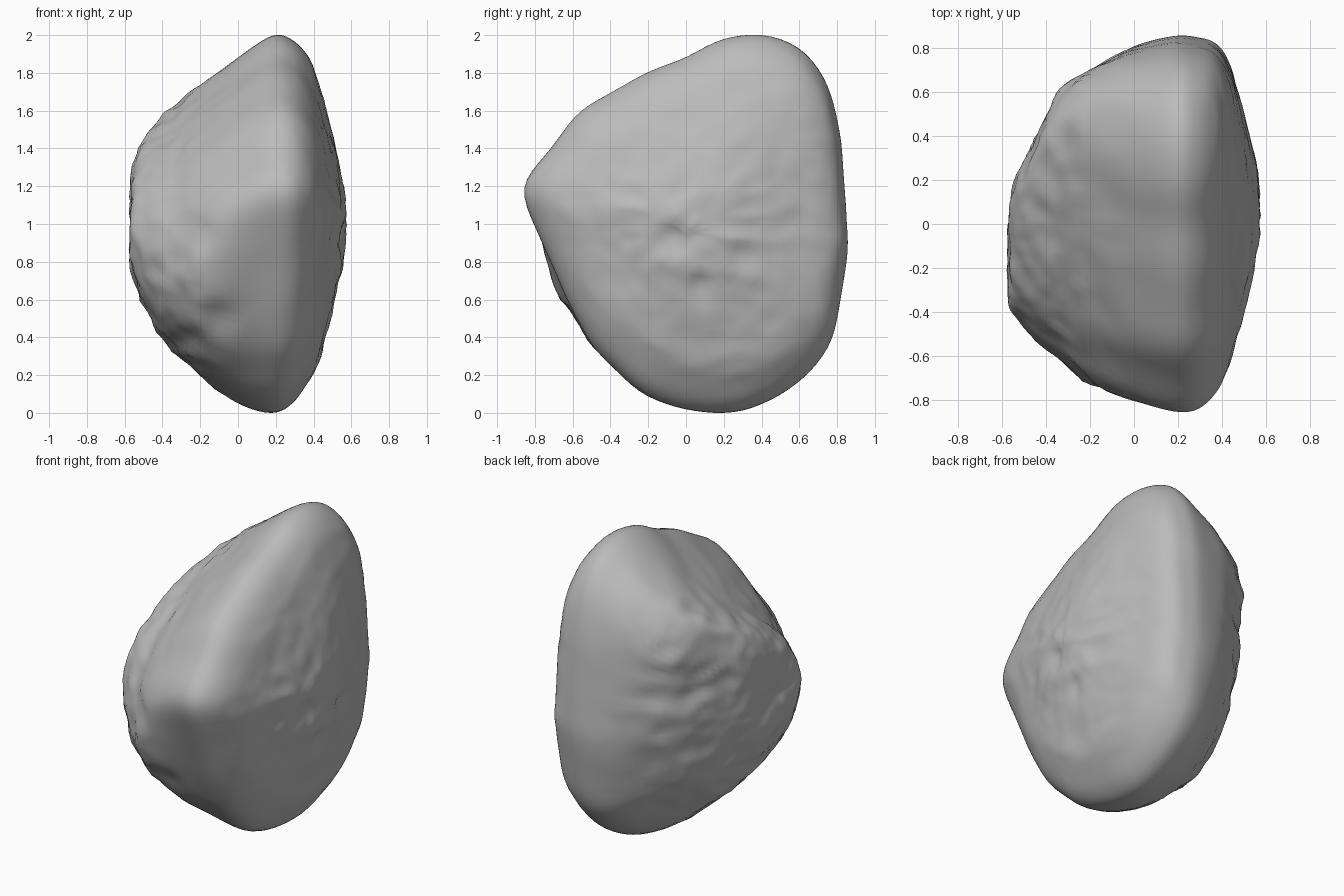
import bpy
import bmesh
from mathutils import Vector, noise

AROUND, ALONG = 112, 5

# Outline of the widest rim (y, z), walked once around from the back
RIM = [(.84, 1), (.83, 1.2), (.8, 1.5), (.74, 1.73), (.6, 1.92), (.4, 2), (.17, 1.97),
       (0, 1.88), (-.2, 1.8), (-.4, 1.69), (-.58, 1.58), (-.71, 1.4), (-.84, 1.24),
       (-.86, 1.13), (-.79, .95), (-.7, .75), (-.53, .4), (-.4, .25), (-.2, .08),
       (.15, 0), (.4, .05), (.6, .17), (.75, .35), (.8, .55), (.85, .85)]

# Outline of the right flank, high at the back with a low nose
FLANK = [(.44, 1), (.45, 1.22), (.46, 1.4), (.37, 1.55), (.2, 1.53), (0, 1.45), (-.3, 1.29),
         (-.47, 1.11), (-.56, .86), (-.52, .67), (-.34, .49), (0, .4), (.18, .47), (.34, .68)]

# Slices across the rock: x, y from, y to, z from, z to
SLICES = [(-.57, -.18, -.17, .95, .96), (-.57, -.33, .01, .79, 1.15), (-.555, -.4, .15, .72, 1.32),
          (-.5, -.46, .28, .56, 1.46), (-.41, -.57, .48, .4, 1.57), (-.33, -.63, .61, .31, 1.64),
          (-.2, -.73, .7, .19, 1.74), (0, -.81, .81, .05, 1.89), (.18, -.86, .86, 0, 2.01),
          (.29, -.85, .85, .05, 1.98), (.37, -.78, .82, .16, 1.89), (.43, -.66, .74, .27, 1.76),
          (.47, -.51, .61, .42, 1.6), (.51, -.37, .46, .6, 1.43), (.56, -.15, .24, .8, 1.2),
          (.575, 0, .01, .95, .96)]

# Hollows, or bumps where the depth is negative: centre, radius, depth
DENTS = [((-.1, -.62, .48), .15, .025), ((-.42, .5, 1.2), .14, .02),
         ((-.33, .62, 1.42), .13, -.01), ((-.2, -.75, .95), .13, .015),
         ((.56, -.05, .93), .13, .02), ((.53, .08, .65), .11, .015),
         ((.53, .3, .82), .11, .015), ((.54, -.33, .95), .1, .015)]


def spline(a, b, c, d, t):
    """Smooth blend from b to c, guided by neighbours a and d."""
    return tuple(q + .5 * t * (r - p + t * (2 * p - 5 * q + 4 * r - s + t * (3 * (q - r) + s - p)))
                 for p, q, r, s in zip(a, b, c, d))


def smooth_loop(points, count):
    """Resample a closed outline evenly by arc length."""
    n = len(points)
    fine = [Vector(spline(points[i - 1], points[i], points[(i + 1) % n],
                          points[(i + 2) % n], k / 20))
            for i in range(n) for k in range(20)]
    fine.append(fine[0])
    total = sum((b - a).length for a, b in zip(fine, fine[1:]))
    result, walked = [], 0
    for a, b in zip(fine, fine[1:]):
        if len(result) < count and walked >= len(result) * total / count:
            result.append(a)
        walked += (b - a).length
    return result


def smooth_path(points, steps):
    """Add smooth in-between slices to an open row of slices."""
    last = len(points) - 1
    rows = [spline(points[max(i - 1, 0)], points[i], points[i + 1],
                   points[min(i + 2, last)], k / steps)
            for i in range(last) for k in range(steps)]
    return rows + [points[last]]


def place(loop, y0, y1, z0, z1):
    """Scale an outline into a box."""
    ys, zs = [p[0] for p in loop], [p[1] for p in loop]
    return [Vector((y0 + (y - min(ys)) / (max(ys) - min(ys)) * (y1 - y0),
                    z0 + (z - min(zs)) / (max(zs) - min(zs)) * (z1 - z0)))
            for y, z in loop]


def relief(p):
    """Height of the weathered surface, rougher towards the two broad faces."""
    rough = min(1, abs(p.x - .17) / .4) ** 2
    broad = noise.noise(p * 3.5)
    creases = abs(noise.noise(Vector((p.x * 4, p.y * 4 + p.z, p.z * 6.5))))
    grain = noise.noise(p * 12)
    height = .006 * broad + rough * (.025 * (.2 - creases) + .008 * grain)
    for centre, radius, depth in DENTS:
        gap = (p - Vector(centre)).length / radius
        height -= depth * max(0, 1 - gap * gap) ** 2
    return height


# Loft through the slices, changing from flank to rim outline
bm = bmesh.new()
rim = place(smooth_loop(RIM, AROUND), 0, 1, 0, 1)
flank = place(smooth_loop(FLANK, AROUND), 0, 1, 0, 1)
rings = []
for x, *box in smooth_path(SLICES, ALONG):
    t = min(1, max(0, (.15 - x) / .55))
    t = t * t * (3 - 2 * t)
    loop = place([a.lerp(b, t) for a, b in zip(rim, flank)], *box)
    rings.append([bm.verts.new((x, p.x, p.y)) for p in loop])
for near, far in zip(rings, rings[1:]):
    for i in range(AROUND):
        j = (i + 1) % AROUND
        bm.faces.new((near[i], near[j], far[j], far[i]))
bm.faces.new(rings[0])
bm.faces.new(rings[-1])
bmesh.ops.recalc_face_normals(bm, faces=bm.faces)

# Relax the loft, then weather the surface
for _ in range(4):
    bmesh.ops.smooth_vert(bm, verts=bm.verts, factor=.5,
                          use_axis_x=True, use_axis_y=True, use_axis_z=True)
bm.normal_update()
moves = [(v, v.normal * relief(v.co)) for v in bm.verts]
for v, move in moves:
    v.co += move

# Stand the rock on the ground
floor = min(v.co.z for v in bm.verts)
bmesh.ops.translate(bm, verts=bm.verts, vec=(0, 0, -floor))

cube = bpy.data.objects.get("Cube")
if cube:
    bpy.data.objects.remove(cube, do_unlink=True)

mesh = bpy.data.meshes.new("rock")
bm.to_mesh(mesh)
bm.free()
rock = bpy.data.objects.new("rock", mesh)
bpy.context.collection.objects.link(rock)

# Plain stone colour
stone = bpy.data.materials.new("grey stone")
stone.use_nodes = True
colour = (.5, .5, .5, 1)
stone.diffuse_color = colour
stone.node_tree.nodes["Principled BSDF"].inputs["Base Color"].default_value = colour
mesh.materials.append(stone)

bpy.context.view_layer.objects.active = rock
rock.select_set(True)
bpy.ops.object.shade_smooth_by_angle(angle=.7)
